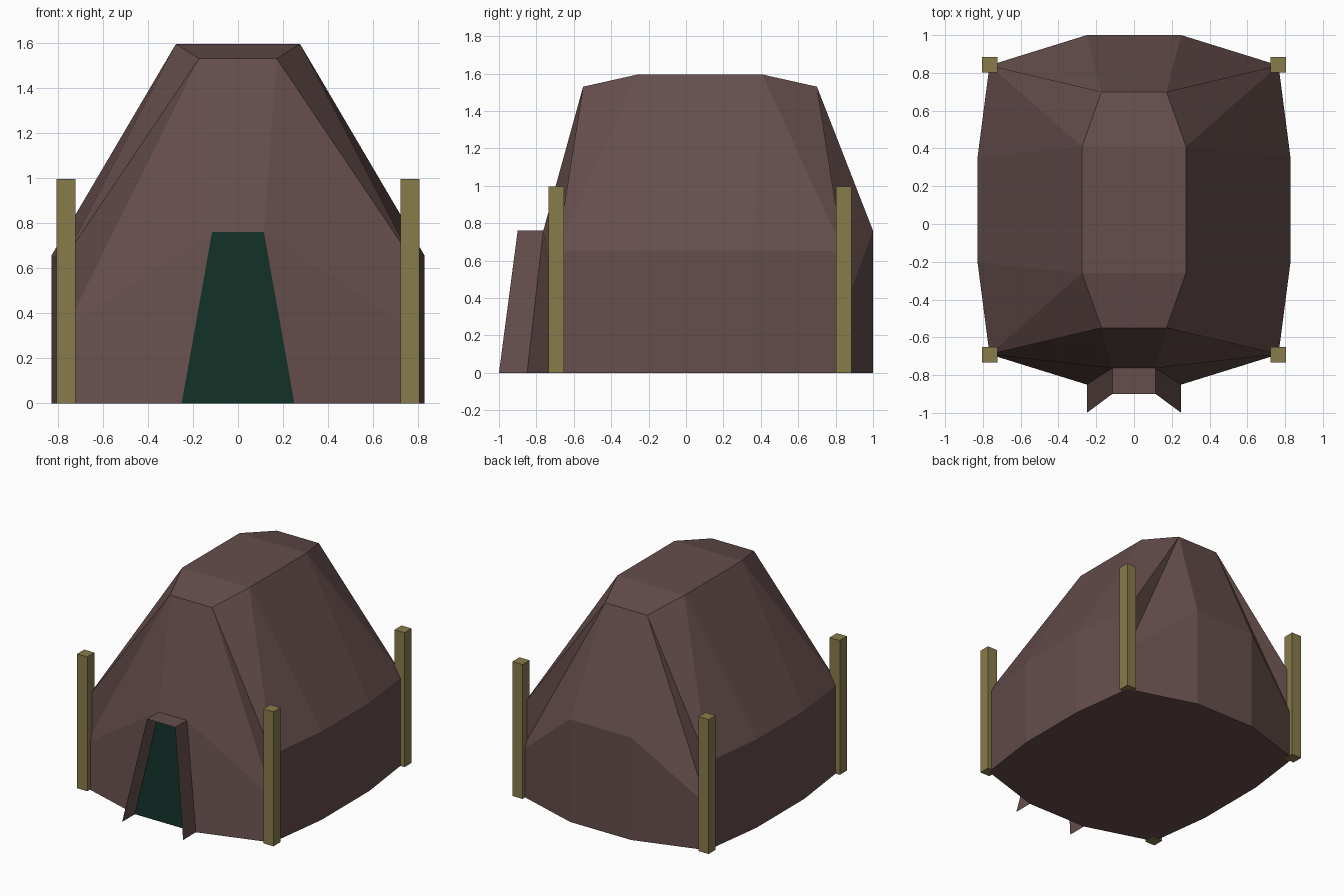
import bpy, bmesh

if "Cube" in bpy.data.objects:
    bpy.data.objects.remove(bpy.data.objects["Cube"])

MID = 0.075   # the hut body is centred slightly behind the origin


def material(name, rgb):
    m = bpy.data.materials.new(name)
    m.diffuse_color = (*rgb, 1)
    m.use_nodes = True
    m.node_tree.nodes["Principled BSDF"].inputs["Base Color"].default_value = m.diffuse_color
    return m


HIDE = material("brown hide", (0.130, 0.076, 0.072))
WOOD = material("ochre wood", (0.250, 0.200, 0.070))
DARK = material("dark green", (0.0055, 0.030, 0.020))


def make(name, faces, mats, pick=lambda f: 0, closed=True):
    """Mesh from faces given as point lists, welded where points meet."""
    bm = bmesh.new()
    for pts in faces:
        bm.faces.new([bm.verts.new(p) for p in pts])
    bmesh.ops.remove_doubles(bm, verts=bm.verts, dist=0.001)
    if closed:
        bmesh.ops.recalc_face_normals(bm, faces=bm.faces)
    for f in bm.faces:
        f.material_index = pick(f)
    me = bpy.data.meshes.new(name)
    bm.to_mesh(me)
    bm.free()
    for m in mats:
        me.materials.append(m)
    ob = bpy.data.objects.new(name, me)
    bpy.context.collection.objects.link(ob)
    return ob


# Tent body: one quadrant described by its key points, repeated four times
def key_points(sx, sy):
    p = {
        "top": (0.275, 0.335, 1.595), "ridge": (0.172, 0.625, 1.53),
        "side": (0.828, 0.28, 0.655), "side0": (0.828, 0.28, 0),
        "corner": (0.765, 0.765, 0.65), "hem": (0.765, 0.765, 0.33),
        "corner0": (0.765, 0.765, 0),
        "end": (0.25, 0.925, 0.76), "end0": (0.25, 0.925, 0),
    }
    if sy < 0:                       # doorway narrows and leans inward
        p["end"] = (0.115, 0.838, 0.76)
    return {k: (sx * x, MID + sy * y, z) for k, (x, y, z) in p.items()}


Q = {(sx, sy): key_points(sx, sy) for sx in (-1, 1) for sy in (-1, 1)}
faces = []
for q in Q.values():
    for names in ("ridge top corner", "top side corner",           # roof flank
                  "side side0 corner0 hem corner",                 # side wall
                  "ridge end hem", "ridge hem corner",             # end roof
                  "end hem corner0 end0"):                         # end wall
        faces.append([q[n] for n in names.split()])
for sy in (-1, 1):                   # strips joining left and right
    l, r = Q[-1, sy], Q[1, sy]
    for a, b in (("top", "ridge"), ("ridge", "end"), ("end", "end0")):
        faces.append([l[a], l[b], r[b], r[a]])
for sx in (-1, 1):                   # strips joining front and back
    f, b = Q[sx, -1], Q[sx, 1]
    for u, v in (("top", "side"), ("side", "side0")):
        faces.append([f[u], f[v], b[v], b[u]])
faces.append([Q[k]["top"] for k in ((-1, -1), (1, -1), (1, 1), (-1, 1))])
rim = ["side0", "corner0", "end0"]
faces.append([Q[1, 1][n] for n in rim] + [Q[-1, 1][n] for n in rim[::-1]]
             + [Q[-1, -1][n] for n in rim] + [Q[1, -1][n] for n in rim[::-1]])


def is_door(f):
    c = f.calc_center_median()
    return int(abs(c.x) < 0.01 and c.y < -0.7 and c.z < 0.6)


make("tent_body", faces, [HIDE, DARK], is_door)

# Door hood: thin flaps either side with a flat lintel
hood = [[(0.115, -0.90, 0.76), (0.115, -0.763, 0.76),
         (-0.115, -0.763, 0.76), (-0.115, -0.90, 0.76)]]
for s in (1, -1):
    flap = [(s * 0.25, -1.0, 0), (s * 0.25, -0.85, 0),
            (s * 0.115, -0.763, 0.76), (s * 0.115, -0.90, 0.76)]
    hood.append(flap if s > 0 else flap[::-1])
make("door_hood", hood, [HIDE], closed=False)

# Corner posts
for sx, side in ((-1, "left"), (1, "right")):
    for sy, end in ((-1, "front"), (1, "back")):
        bpy.ops.mesh.primitive_cube_add(
            size=1, location=(sx * 0.763, MID + sy * 0.768, 0.498))
        post = bpy.context.object
        post.name = f"{end}_{side}_post"
        post.scale = (0.083, 0.083, 0.996)
        post.data.materials.append(WOOD)
